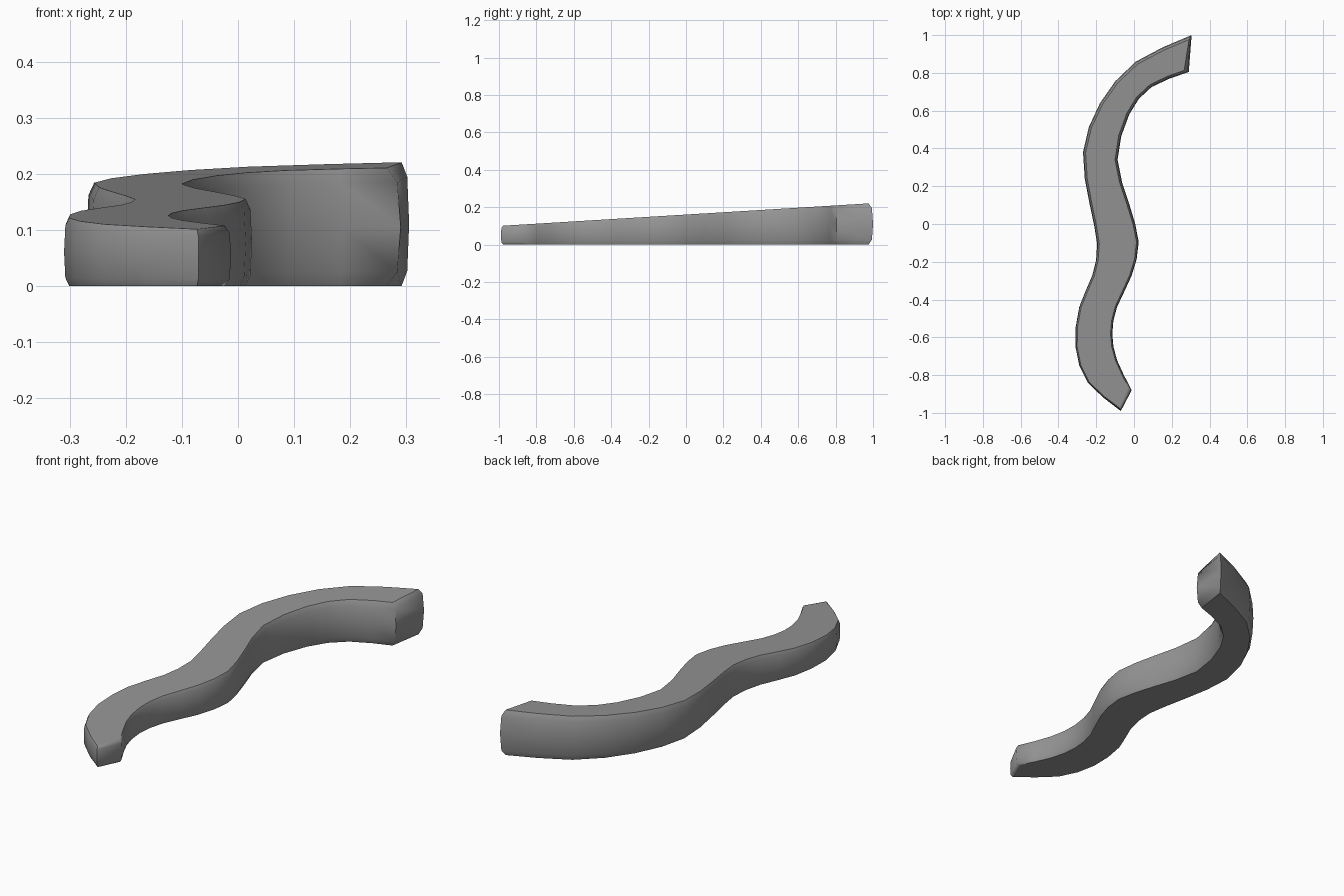
import bpy
import bmesh
from mathutils import Vector

default = bpy.data.objects.get("Cube")
if default:
    bpy.data.objects.remove(default, do_unlink=True)

# Plan-view control points of the two long edges, front to back
left_edge = [(-.07, -.99), (-.245, -.84), (-.31, -.65), (-.29, -.44), (-.22, -.27), (-.195, -.105),
             (-.235, .105), (-.27, .38), (-.18, .64), (.01, .86), (.305, 1)]
right_edge = [(-.012, -.88), (-.09, -.72), (-.115, -.58), (-.09, -.44), (-.013, -.275), (.025, -.095),
              (-.025, .105), (-.087, .34), (-.025, .58), (.093, .725), (.29, .805)]

# Cross-section levels: height fraction, inset fraction
levels = [(0, 2), (0, 1), (.12, .25), (.5, 0), (.88, .25), (1, 1), (1, 2)]


def smooth_path(points):
    """Add one spline midpoint between every pair of control points."""
    pts = [Vector(p) for p in points]
    padded = [2 * pts[0] - pts[1]] + pts + [2 * pts[-1] - pts[-2]]
    path = []
    for a, b, c, d in zip(padded, padded[1:], padded[2:], padded[3:]):
        path += [b, (9 * (b + c) - a - d) / 16]
    return path + [pts[-1]]


def height_at(y):
    return .161 + .061 * y


def inset_point(path, other, i, amount):
    """Move an edge point inwards, and away from the end cap at either end."""
    last = len(path) - 1
    tangent = (path[min(i + 1, last)] - path[max(i - 1, 0)]).normalized()
    normal = Vector((-tangent.y, tangent.x))
    if normal.dot(other[i] - path[i]) < 0:
        normal.negate()
    along = 1.3 if i == 0 else -1.3 if i == last else 0
    return path[i] + amount * (normal + along * tangent)


def build_wavy_bar():
    left, right = smooth_path(left_edge), smooth_path(right_edge)
    bm = bmesh.new()
    rings = []
    for z_part, inset_part in levels:
        ring = []
        for path, other in ((left, right), (right, left)):
            row = []
            for i, p in enumerate(path):
                h = height_at(p.y)
                q = inset_point(path, other, i, inset_part * h * .075)
                row.append(bm.verts.new((q.x, q.y, z_part * height_at(q.y))))
            ring.append(row)
        rings.append(ring)

    # Rounded side walls and end caps
    loops = [a + b[::-1] for a, b in rings]
    count = len(loops[0])
    for low, high in zip(loops, loops[1:]):
        for i in range(count):
            j = (i + 1) % count
            bm.faces.new((low[i], low[j], high[j], high[i]))

    # Flat underside and sloping top
    for a, b in (rings[0], rings[-1]):
        for i in range(len(a) - 1):
            bm.faces.new((a[i], a[i + 1], b[i + 1], b[i]))

    bmesh.ops.recalc_face_normals(bm, faces=bm.faces)
    mesh = bpy.data.meshes.new("wavy_bar")
    bm.to_mesh(mesh)
    bm.free()
    bar = bpy.data.objects.new("wavy_bar", mesh)
    bpy.context.collection.objects.link(bar)
    return bar


bar = build_wavy_bar()

# Plain grey finish
grey = bpy.data.materials.new("mid_grey")
grey.use_nodes = True
colour = (.3, .3, .3, 1)
grey.diffuse_color = colour
grey.node_tree.nodes["Principled BSDF"].inputs["Base Color"].default_value = colour
bar.data.materials.append(grey)

# Soft long edges, crisp end corners
bpy.ops.object.select_all(action="DESELECT")
bar.select_set(True)
bpy.context.view_layer.objects.active = bar
bpy.ops.object.shade_smooth_by_angle(angle=1.05)
